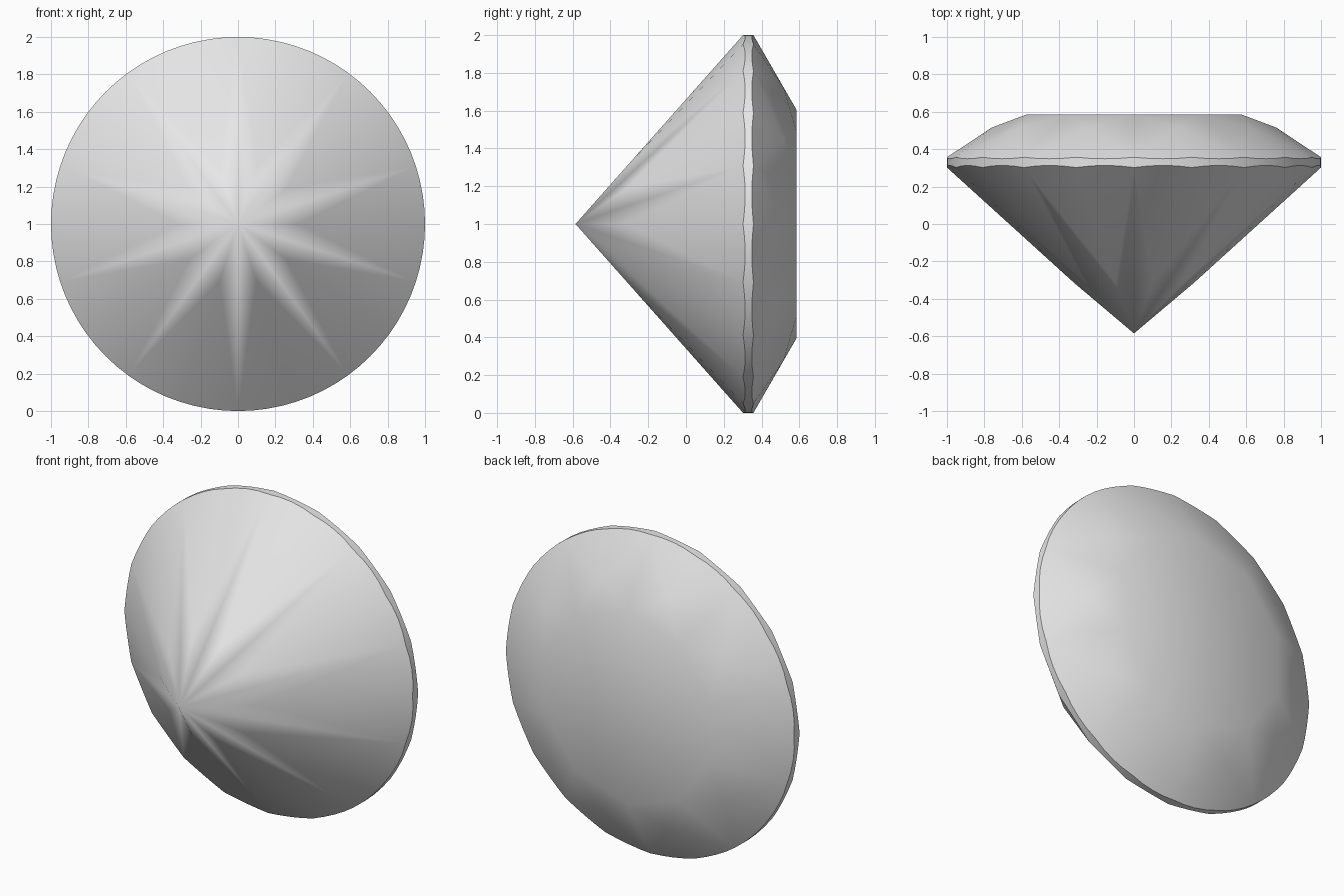
import bpy, bmesh
from math import sin, cos, pi, radians
from mathutils import Vector

cube = bpy.data.objects.get("Cube")
if cube:
    bpy.data.objects.remove(cube, do_unlink=True)

FOLD = 10                 # main facets around the stone
HALVES = 2 * FOLD         # girdle scallops
SEG = 4                   # girdle segments per scallop
STEP = 2 * pi / HALVES

bm = bmesh.new()


def polar(step, radius, y):
    a = step * STEP
    return Vector((radius * cos(a), y, 1 + radius * sin(a)))


def ring(offset, radius, y):
    """Corners on every second step, starting at the offset."""
    return [bm.verts.new(polar(2 * i + offset, radius, y)) for i in range(FOLD)]


def scalloped_edge(tips, y):
    """Edge where the flat half facets meet the round girdle."""
    edge = []
    for k in range(HALVES):
        tip = tips[((k + 1) // 2) % FOLD].co
        a, b = polar(k, 1, y), polar(k + 1, 1, y)
        n = (a - tip).cross(b - tip)
        for s in range(SEG):
            p = polar(k + s / SEG, 1, y)
            p.y -= n.dot(p - a) / n.y      # drop onto the facet plane
            edge.append(bm.verts.new(p))
    return edge


def main_and_half_facets(inner, tips, edge):
    """Kites from the inner corners, and two half facets beside each tip."""
    for i in range(FOLD):
        bm.faces.new((inner[i], tips[i], edge[(2 * i + 1) * SEG], tips[(i + 1) % FOLD]))
    for k in range(HALVES):
        arc = [edge[(k * SEG + s) % len(edge)] for s in range(SEG + 1)]
        bm.faces.new([tips[((k + 1) // 2) % FOLD]] + arc)


# Crown: table, star facets, kites and upper halves
table = ring(1, 0.605, 0.585)
star_tips = ring(0, 0.76, 0.516)
crown_edge = scalloped_edge(star_tips, 0.357)
bm.faces.new(table)
for i in range(FOLD):
    bm.faces.new((table[i - 1], table[i], star_tips[i]))
main_and_half_facets(table, star_tips, crown_edge)

# Pavilion: kites meeting at the point, and lower halves
point = bm.verts.new((0, -0.585, 1))
lower_tips = ring(0, 0.32, -0.315)
pavilion_edge = scalloped_edge(lower_tips, 0.302)
main_and_half_facets([point] * FOLD, lower_tips, pavilion_edge)

# Girdle band
for i in range(len(crown_edge)):
    j = (i + 1) % len(crown_edge)
    bm.faces.new((crown_edge[i], crown_edge[j], pavilion_edge[j], pavilion_edge[i]))

bmesh.ops.recalc_face_normals(bm, faces=bm.faces)
mesh = bpy.data.meshes.new("cut_gem")
bm.to_mesh(mesh)
bm.free()

gem = bpy.data.objects.new("cut_gem", mesh)
bpy.context.collection.objects.link(gem)

# Plain grey material
grey = bpy.data.materials.new("light_grey")
grey.use_nodes = True
colour = (0.8, 0.8, 0.8, 1)
grey.diffuse_color = colour
grey.node_tree.nodes["Principled BSDF"].inputs["Base Color"].default_value = colour
mesh.materials.append(grey)

# Soft facets, crisp girdle edges
bpy.ops.object.select_all(action="DESELECT")
gem.select_set(True)
bpy.context.view_layer.objects.active = gem
bpy.ops.object.shade_smooth_by_angle(angle=radians(35))
